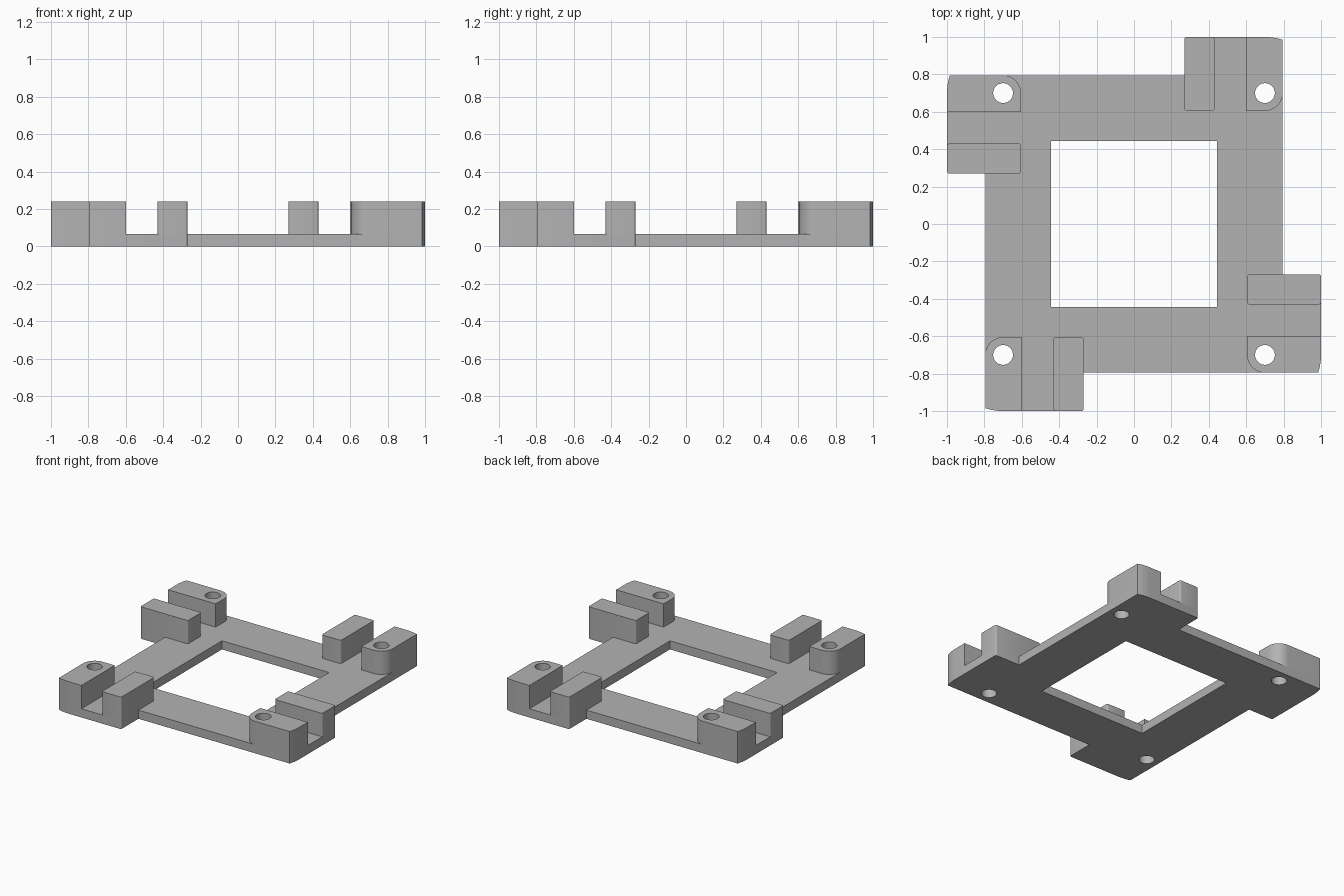
import bpy
import bmesh
from math import acos, cos, pi, radians, sin

cube = bpy.data.objects.get("Cube")
if cube:
    bpy.data.objects.remove(cube, do_unlink=True)

PLATE, TOP = 0.065, 0.24           # plate thickness, post height
EDGE, WINDOW = 0.795, 0.445        # half sizes of the frame and its opening
HOLE = (-0.7, -0.7)                # screw centre of the front right corner
HOLE_R, NOSE_R, END_R, FILLET = 0.053, 0.095, 0.3, 0.012

grey = bpy.data.materials.new("plain_grey")
grey.use_nodes = True
colour = (0.45, 0.45, 0.45, 1)
grey.diffuse_color = colour
grey.node_tree.nodes["Principled BSDF"].inputs["Base Color"].default_value = colour


def arc(centre, radius, start, end, steps):
    angles = [start + (end - start) * i / steps for i in range(steps + 1)]
    return [(centre[0] + radius * cos(a), centre[1] + radius * sin(a)) for a in angles]


def turn(points, quarter):
    for _ in range(quarter):
        points = [(-y, x) for x, y in points]
    return points


def extrude_outline(name, loops, bottom, top, open_bottom=False):
    """Flat outline with holes, extruded between two heights."""
    curve = bpy.data.curves.new(name, "CURVE")
    curve.dimensions = "2D"
    curve.fill_mode = "BOTH"
    curve.extrude = (top - bottom) / 2
    for loop in loops:
        spline = curve.splines.new("POLY")
        spline.points.add(len(loop) - 1)
        for point, (x, y) in zip(spline.points, loop):
            point.co = (x, y, 0, 1)
        spline.use_cyclic_u = True
    obj = bpy.data.objects.new(name, curve)
    bpy.context.collection.objects.link(obj)
    bpy.ops.object.select_all(action="DESELECT")
    obj.select_set(True)
    bpy.context.view_layer.objects.active = obj
    bpy.ops.object.convert(target="MESH")
    obj = bpy.context.object
    obj.name = name

    bm = bmesh.new()
    bm.from_mesh(obj.data)
    bmesh.ops.translate(bm, verts=bm.verts, vec=(0, 0, (top + bottom) / 2))
    bmesh.ops.remove_doubles(bm, verts=bm.verts, dist=0.0001)
    bmesh.ops.recalc_face_normals(bm, faces=bm.faces)
    if open_bottom:
        hidden = [f for f in bm.faces if f.normal.z < -0.9]
        bmesh.ops.delete(bm, geom=hidden, context="FACES")
    bm.to_mesh(obj.data)
    bm.free()
    obj.data.materials.clear()
    obj.data.materials.append(grey)
    bpy.ops.object.shade_smooth_by_angle(angle=radians(30))
    return obj


# Shared corner shapes
left, right = -0.43, -0.27
lean = acos((-EDGE - HOLE[0]) / END_R)
end_arc = arc(HOLE, END_R, -lean, -pi / 2, 6)
hole = arc(HOLE, HOLE_R, 0, 2 * pi, 32)[:-1]

# Frame plate with four offset tabs
tab = end_arc + arc((right - FILLET, -1 + FILLET), FILLET, -pi / 2, 0, 4)
tab += [(right, -EDGE)]
outline = [p for k in range(4) for p in turn(tab, k)]
window = [p for k in range(4) for p in turn([(-WINDOW, -WINDOW)], k)]
holes = [turn(hole, k) for k in range(4)]
extrude_outline("frame_plate", [outline, window] + holes, 0, PLATE)

# Screw post and slim clamp post on each tab
inner = HOLE[1] + NOSE_R
screw_post = end_arc + [(-0.6, -1), (-0.6, inner)] + arc(HOLE, NOSE_R, pi / 2, pi, 12)
clamp_post = []
for i, (x, y) in enumerate([(left + FILLET, -1 + FILLET), (right - FILLET, -1 + FILLET),
                            (right - FILLET, inner - FILLET), (left + FILLET, inner - FILLET)]):
    clamp_post += arc((x, y), FILLET, pi + i * pi / 2, pi * 1.5 + i * pi / 2, 4)

corners = ["front_right", "front_left", "back_left", "back_right"]
corners[0], corners[1] = "front_right", "front_left"
for k, corner in enumerate(corners):
    extrude_outline("screw_post_" + corner, [turn(screw_post, k), holes[k]], PLATE, TOP, True)
    extrude_outline("clamp_post_" + corner, [turn(clamp_post, k)], PLATE, TOP, True)
